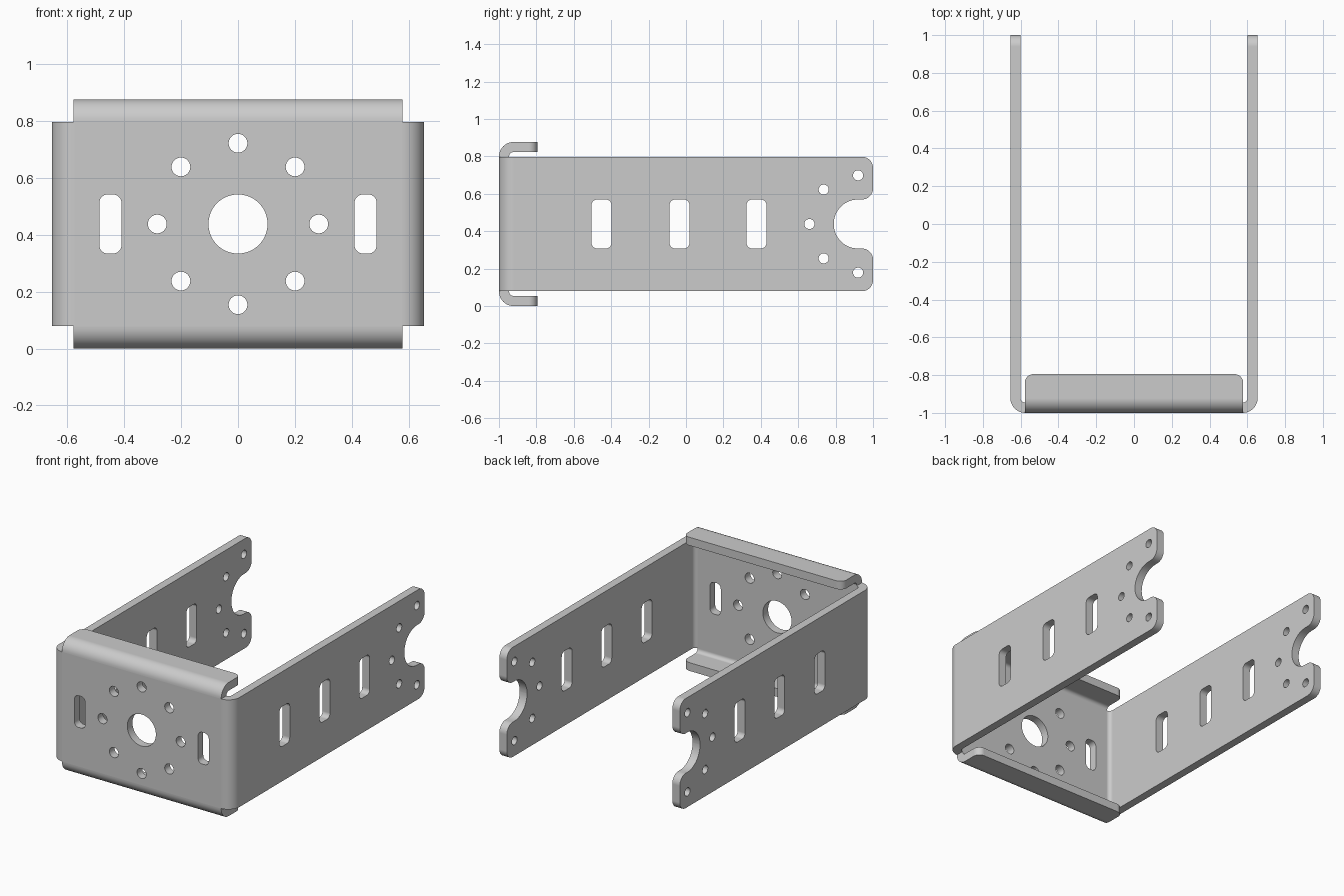
import bpy, bmesh, math
from mathutils import Vector

cube = bpy.data.objects.get("Cube")
if cube:
    bpy.data.objects.remove(cube, do_unlink=True)

HALF_W, WALL, TOP = 0.655, 0.054, 0.877   # half width, sheet thickness, overall height
LOW, HIGH = 0.079, 0.798                  # side wall bottom and top
MID = TOP / 2


def rounded(corners, steps=12):
    """Outline from (a, b[, radius]) right-angle corners, filleted where a radius is given."""
    out = []
    for i, c in enumerate(corners):
        p = Vector(c[:2])
        if len(c) == 2:
            out.append(p)
            continue
        r = c[2]
        u = (Vector(corners[i - 1][:2]) - p).normalized()
        v = (Vector(corners[(i + 1) % len(corners)][:2]) - p).normalized()
        for k in range(steps + 1):
            t = math.pi / 2 * k / steps
            out.append(p + r * (u + v - v * math.cos(t) - u * math.sin(t)))
    return out


def circle(a, b, r, n=32):
    return [(a + r * math.cos(2 * math.pi * k / n),
             b + r * math.sin(2 * math.pi * k / n)) for k in range(n)]


def slot(a, b, w, h, r=0.03):
    return rounded([(a + sx * w / 2, b + sz * h / 2, r)
                    for sx, sz in ((-1, -1), (1, -1), (1, 1), (-1, 1))], 8)


def solid(name, axis_prisms):
    """Object made of prisms (outline, axis, low, high)."""
    bm = bmesh.new()
    for pts, axis, lo, hi in axis_prisms:
        def place(p, d):
            xyz = list(p)
            xyz.insert("xyz".index(axis), d)
            return xyz
        a = [bm.verts.new(place(p, lo)) for p in pts]
        b = [bm.verts.new(place(p, hi)) for p in pts]
        bm.faces.new(a)
        bm.faces.new(b[::-1])
        for i in range(len(a)):
            bm.faces.new((a[i - 1], b[i - 1], b[i], a[i]))
    bmesh.ops.recalc_face_normals(bm, faces=bm.faces)
    mesh = bpy.data.meshes.new(name)
    bm.to_mesh(mesh)
    bm.free()
    ob = bpy.data.objects.new(name, mesh)
    bpy.context.collection.objects.link(ob)
    return ob


def activate(ob):
    bpy.ops.object.select_all(action='DESELECT')
    ob.select_set(True)
    bpy.context.view_layer.objects.active = ob


def combine(ob, other, operation):
    mod = ob.modifiers.new("combine", 'BOOLEAN')
    mod.operation, mod.solver, mod.object = operation, 'EXACT', other
    activate(ob)
    bpy.ops.object.modifier_apply(modifier=mod.name)
    bpy.data.objects.remove(other, do_unlink=True)


# U-shaped sheet: front plate with two long arms
inner, back = HALF_W - WALL, WALL - 1
u_profile = rounded([(-HALF_W, 1.1), (-HALF_W, -1, 0.08), (HALF_W, -1, 0.08), (HALF_W, 1.1),
                     (inner, 1.1), (inner, back, 0.026), (-inner, back, 0.026), (-inner, 1.1)])
bracket = solid("u_bracket", [(u_profile, "z", -0.1, 1)])

# Arm outline with rounded tips and a round-bottomed notch
n0, n1 = MID - 0.131, MID + 0.131
arm = rounded([(-1.1, LOW), (1, LOW, 0.06), (1, n0, 0.06), (0.79, n0, 0.13),
               (0.79, n1, 0.13), (1, n1, 0.06), (1, HIGH, 0.06), (-1.1, HIGH)], 16)
combine(bracket, solid("arm_outline", [(arm, "x", -1, 1)]), 'INTERSECT')

# Holes and slots of the front plate
front = [circle(0, MID, 0.104, 64)]
front += [circle(0.284 * math.cos(k * math.pi / 4), MID + 0.284 * math.sin(k * math.pi / 4), 0.033)
          for k in range(8)]
front += [slot(s * 0.449, MID, 0.078, 0.208) for s in (-1, 1)]
# Holes and slots of the arms
side = [slot(y, MID, 0.107, 0.262) for y in (-0.452, -0.035, 0.377)]
side += [circle(0.92 + 0.26 * math.cos(k * math.pi / 4), MID + 0.26 * math.sin(k * math.pi / 4), 0.027)
         for k in range(2, 7)]
cutters = [(p, "y", -1.1, -0.85) for p in front] + [(p, "x", -0.8, 0.8) for p in side]
combine(bracket, solid("hole_cutters", cutters), 'DIFFERENCE')

# Short bent flanges above and below the front plate
lip = [(-1, HIGH), (-1, TOP, 0.078), (-0.7, TOP), (-0.7, TOP - WALL),
       (back, TOP - WALL, 0.024), (back, HIGH)]
flange_plan = rounded([(-0.578, -1.1), (0.578, -1.1), (0.578, -0.795, 0.045), (-0.578, -0.795, 0.045)])
for name, flip in (("top_flange", False), ("bottom_flange", True)):
    profile = [(p[0], TOP - p[1]) if flip else tuple(p) for p in rounded(lip)]
    flange = solid(name, [(profile, "x", -0.7, 0.7)])
    combine(flange, solid("flange_outline", [(flange_plan, "z", -0.1, 1)]), 'INTERSECT')
    combine(bracket, flange, 'UNION')

# Grey metal
metal = bpy.data.materials.new("grey_metal")
metal.use_nodes = True
grey = (0.6, 0.6, 0.6, 1)
metal.diffuse_color = grey
metal.node_tree.nodes["Principled BSDF"].inputs["Base Color"].default_value = grey
bracket.data.materials.clear()
bracket.data.materials.append(metal)

# Smooth bends, crisp sheet edges
activate(bracket)
bpy.ops.object.shade_smooth_by_angle(angle=math.radians(30))
weighted = bracket.modifiers.new("flat_plates", 'WEIGHTED_NORMAL')
weighted.keep_sharp = True
